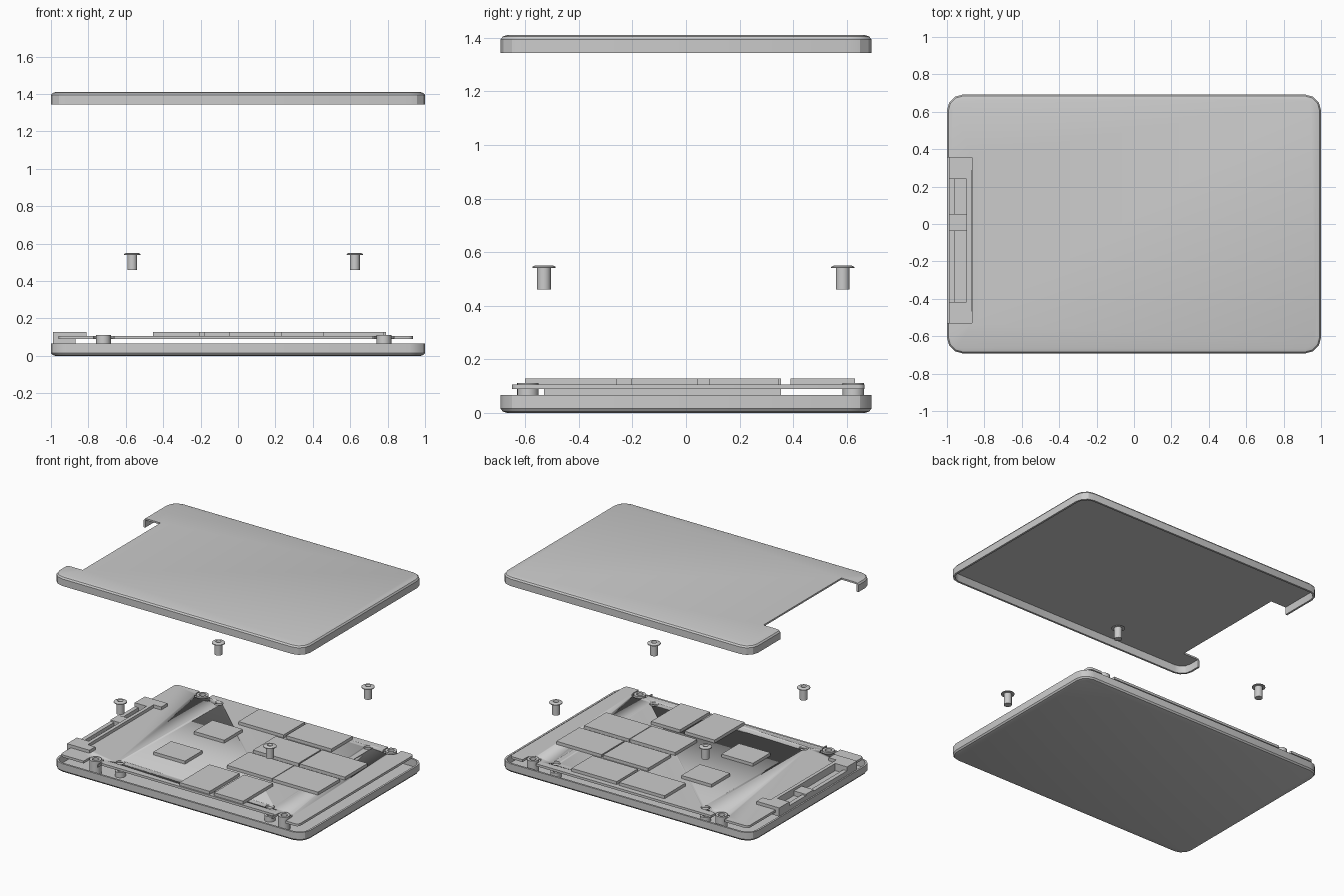
import bpy, bmesh, math

if "Cube" in bpy.data.objects:
    bpy.data.objects.remove(bpy.data.objects["Cube"], do_unlink=True)

grey = bpy.data.materials.new("plain grey")
grey.use_nodes = True
grey.diffuse_color = (0.6, 0.6, 0.6, 1)
grey.node_tree.nodes["Principled BSDF"].inputs["Base Color"].default_value = (0.6, 0.6, 0.6, 1)


def finish(bm, name, smooth=True):
    bmesh.ops.recalc_face_normals(bm, faces=bm.faces)
    mesh = bpy.data.meshes.new(name)
    bm.to_mesh(mesh)
    bm.free()
    mesh.materials.append(grey)
    obj = bpy.data.objects.new(name, mesh)
    bpy.context.collection.objects.link(obj)
    if smooth:
        bpy.ops.object.select_all(action="DESELECT")
        obj.select_set(True)
        bpy.context.view_layer.objects.active = obj
        bpy.ops.object.shade_smooth_by_angle(angle=math.radians(30))
    return obj


def loft(name, loops, smooth=True):
    """Skin a stack of matching closed loops and cap both ends."""
    bm = bmesh.new()
    rings = [[bm.verts.new(p) for p in loop] for loop in loops]
    n = len(rings[0])
    for a, b in zip(rings, rings[1:]):
        for i in range(n):
            bm.faces.new((a[i], a[(i + 1) % n], b[(i + 1) % n], b[i]))
    bm.faces.new(rings[0])
    bm.faces.new(rings[-1])
    return finish(bm, name, smooth)


def rounded(x0, x1, y0, y1, r, z, steps=3):
    """Rounded rectangle loop."""
    pts = []
    corners = [(x1 - r, y1 - r), (x0 + r, y1 - r), (x0 + r, y0 + r), (x1 - r, y0 + r)]
    for k, (cx, cy) in enumerate(corners):
        for s in range(steps + 1):
            a = (k + s / steps) * math.pi / 2
            pts.append((cx + r * math.cos(a), cy + r * math.sin(a), z))
    return pts


def box(name, x0, x1, y0, y1, z0, z1):
    loops = [[(x0, y0, z), (x1, y0, z), (x1, y1, z), (x0, y1, z)] for z in (z0, z1)]
    return loft(name, loops, False)


def turned(name, x, y, profile, sides=20):
    """Round part from a (radius, height) profile."""
    ring = [2 * math.pi * i / sides for i in range(sides)]
    return loft(name, [[(x + r * math.cos(a), y + r * math.sin(a), z) for a in ring]
                       for r, z in profile])


def cut(target, cutter):
    cutter.hide_render = True
    mod = target.modifiers.new("cut", "BOOLEAN")
    mod.operation = "DIFFERENCE"
    mod.solver = "EXACT"
    mod.object = cutter
    bpy.ops.object.select_all(action="DESELECT")
    target.select_set(True)
    bpy.context.view_layer.objects.active = target
    bpy.ops.object.modifier_apply(modifier=mod.name)
    bpy.data.objects.remove(cutter, do_unlink=True)


def shell(name, z, up):
    """Shallow case half; each step is (inset, height from its closed face)."""
    steps = [(0.024, 0), (0.008, 0.005), (0, 0.016), (0, 0.066), (0.014, 0.066), (0.014, 0.012)]
    return loft(name, [rounded(-1 + i, 1 - i, -0.692 + i, 0.692 - i, 0.085 - i, z + up * h)
                       for i, h in steps])


# Case halves, the upper one notched for the connector
shell("case_tray", 0, 1)
lid = shell("case_lid", 1.41, -1)
cut(lid, box("notch_cutter", -1.1, -0.865, -0.53, 0.355, 1.3, 1.5))

POSTS = [(x, y) for x in (-0.72, 0.78) for y in (-0.59, 0.625)]
SCREWS = [(x, y) for x in (-0.565, 0.625) for y in (-0.53, 0.585)]

# Circuit board with its edge notches, screw holes and connector opening
board = loft("circuit_board", [rounded(-0.96, 0.935, -0.65, 0.667, 0.025, z) for z in (0.089, 0.106)])
cut(board, box("front_edge_cutter", -0.66, 0.72, -0.8, -0.61, 0, 0.2))
cut(board, loft("connector_cutter", [rounded(-1.1, -0.895, -0.465, 0.28, 0.03, z) for z in (0, 0.2)]))
for x, y in POSTS:
    side = math.copysign(0.2, y)
    lo, hi = sorted((y, y + side))
    cut(board, box("slot_cutter", x - 0.053, x + 0.053, lo, hi, 0, 0.2))
    cut(board, turned("round_cutter", x, y, [(0.053, 0), (0.053, 0.2)], 24))
for x, y in SCREWS:
    cut(board, turned("hole_cutter", x, y, [(0.03, 0), (0.03, 0.2)]))

# Hollow corner posts, screw bosses and floating screws
for x, y in POSTS:
    turned("corner_post", x, y, [(0.04, 0.01), (0.04, 0.112), (0.022, 0.112), (0.022, 0.03)])
for x, y in SCREWS:
    turned("screw_boss", x, y, [(0.036, 0.01), (0.036, 0.05), (0.02, 0.05), (0.02, 0.02)])
    turned("screw", x, y, [(0.026, 0.46), (0.026, 0.54), (0.044, 0.54), (0.043, 0.545),
                           (0.032, 0.551), (0.018, 0.551), (0.012, 0.54)])

# Chips: centre x, centre y, width, depth
CHIPS = [(-0.3, 0.205, 0.24, 0.21), (-0.33, -0.21, 0.25, 0.2),
         (-0.09, 0.51, 0.36, 0.24), (0.29, 0.51, 0.36, 0.24),
         (0.24, 0.215, 0.36, 0.26), (0.61, 0.215, 0.36, 0.26),
         (0.235, -0.08, 0.36, 0.25), (0.6, -0.08, 0.36, 0.25),
         (0.075, -0.43, 0.24, 0.34), (0.345, -0.43, 0.23, 0.34)]
for x, y, w, d in CHIPS:
    box("chip", x - w / 2, x + w / 2, y - d / 2, y + d / 2, 0.105, 0.128)

# Edge connector: back bar, end blocks, tabs, divider and contact tongues
box("connector_back", -0.895, -0.87, -0.47, 0.29, 0.066, 0.128)
for lo, hi in ((-0.53, -0.417), (0.24, 0.355)):
    box("connector_end", -0.99, -0.87, lo, hi, 0.066, 0.128)
for lo, hi in ((-0.53, -0.465), (0.285, 0.355)):
    box("connector_tab", -0.87, -0.81, lo, hi, 0.1, 0.128)
box("connector_divider", -0.99, -0.895, -0.037, 0.053, 0.066, 0.11)
for lo, hi in ((-0.417, -0.037), (0.053, 0.24)):
    box("connector_tongue", -0.99, -0.96, lo, hi, 0.066, 0.1)
    box("connector_base", -0.96, -0.895, lo, hi, 0.066, 0.076)
